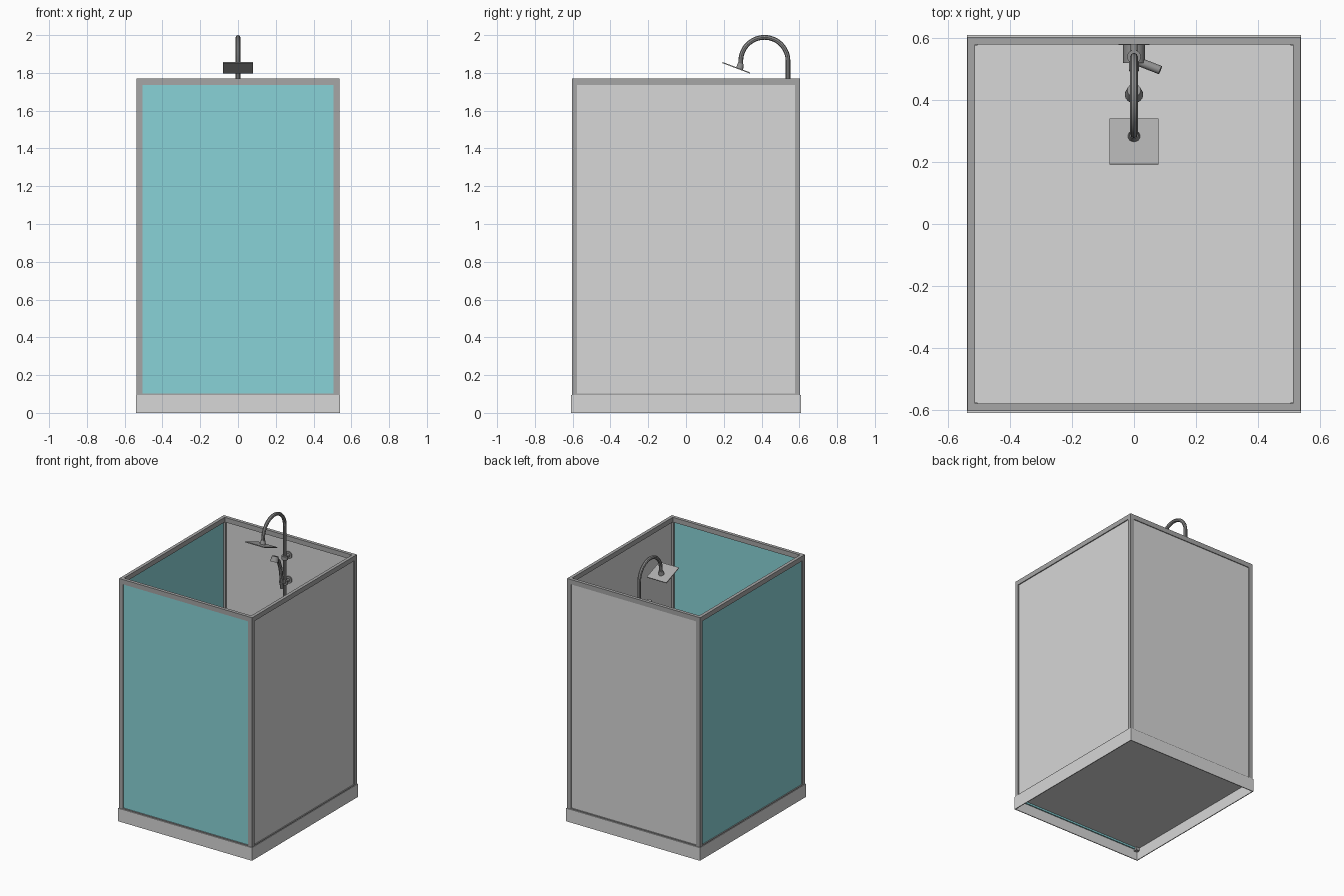
import bpy, math
from mathutils import Vector

if "Cube" in bpy.data.objects:
    bpy.data.objects.remove(bpy.data.objects["Cube"])


def mat(name, r, g, b):
    m = bpy.data.materials.new(name)
    m.diffuse_color = (r, g, b, 1)
    m.use_nodes = True
    m.node_tree.nodes["Principled BSDF"].inputs["Base Color"].default_value = m.diffuse_color
    return m


PANEL = mat("light_grey", 0.68, 0.68, 0.68)
GLASS = mat("teal_glass", 0.25, 0.65, 0.68)
FRAME = mat("frame_grey", 0.38, 0.38, 0.38)
METAL = mat("dark_metal", 0.28, 0.28, 0.28)
PLATE = mat("plate_metal", 0.42, 0.42, 0.42)


def box(name, x0, x1, y0, y1, z0, z1, m, rot=(0, 0, 0)):
    bpy.ops.mesh.primitive_cube_add(
        size=1, location=((x0 + x1) / 2, (y0 + y1) / 2, (z0 + z1) / 2), rotation=rot)
    o = bpy.context.object
    o.name = name
    o.scale = (x1 - x0, y1 - y0, z1 - z0)
    bpy.ops.object.transform_apply(location=False, rotation=False, scale=True)
    o.data.materials.append(m)
    return o


def rod(name, a, b, r, m=METAL, r2=None, n=16):
    a, b = Vector(a), Vector(b)
    bpy.ops.mesh.primitive_cone_add(
        vertices=n, radius1=r, radius2=r if r2 is None else r2, depth=(b - a).length,
        location=(a + b) / 2, rotation=(b - a).to_track_quat('Z', 'Y').to_euler())
    o = bpy.context.object
    o.name = name
    o.data.materials.append(m)
    bpy.ops.object.shade_smooth_by_angle()
    return o


def tube(name, pts, r, m=METAL):
    c = bpy.data.curves.new(name, 'CURVE')
    c.dimensions = '3D'
    c.bevel_depth = r
    c.bevel_resolution = 2
    c.use_fill_caps = True
    s = c.splines.new('POLY')
    s.points.add(len(pts) - 1)
    for p, q in zip(s.points, pts):
        p.co = (*q, 1)
    c.materials.append(m)
    o = bpy.data.objects.new(name, c)
    bpy.context.collection.objects.link(o)
    bpy.ops.object.select_all(action='DESELECT')
    o.select_set(True)
    bpy.context.view_layer.objects.active = o
    bpy.ops.object.convert(target='MESH')
    bpy.ops.object.shade_smooth_by_angle()
    return bpy.context.object


# Tray: hollow skirt with raised floor
for s, n in ((-1, "left"), (1, "right")):
    a, b = sorted((s * 0.534, s * 0.54))
    box("tray_skirt_" + n, a, b, -0.61, 0.61, 0, 0.095, PANEL)
for s, n in ((-1, "front"), (1, "back")):
    a, b = sorted((s * 0.604, s * 0.61))
    box("tray_skirt_" + n, -0.534, 0.534, a, b, 0, 0.095, PANEL)
box("tray_floor", -0.533, 0.533, -0.588, 0.603, 0.082, 0.092, PANEL)

# Frame: corner posts, top and bottom rails
for sx in (-1, 1):
    xa, xb = sorted((sx * 0.505, sx * 0.537))
    for sy in (-1, 1):
        ya, yb = sorted((sy * 0.577, sy * 0.604))
        box("corner_post", xa, xb, ya, yb, 0.06, 1.735, FRAME)
    xa, xb = sorted((sx * 0.513, sx * 0.537))
    box("side_top_rail", xa, xb, -0.604, 0.604, 1.735, 1.77, FRAME)
    box("side_bottom_rail", xa, xb, -0.577, 0.577, 0.088, 0.102, FRAME)
for sy in (-1, 1):
    ya, yb = sorted((sy * 0.58, sy * 0.604))
    box("end_top_rail", -0.513, 0.513, ya, yb, 1.735, 1.77, FRAME)
    box("end_bottom_rail", -0.505, 0.505, ya, yb, 0.088, 0.102, FRAME)

# Wall panels: glass at front and left, solid at back and right
box("front_glass", -0.506, 0.506, -0.598, -0.589, 0.07, 1.737, GLASS)
box("left_glass", -0.53, -0.521, -0.578, 0.578, 0.09, 1.737, GLASS)
box("back_panel", -0.506, 0.506, 0.588, 0.598, 0.09, 1.737, PANEL)
box("right_panel", 0.521, 0.53, -0.578, 0.578, 0.09, 1.737, PANEL)

# Riser pipe with overhead arc
R, cy, cz, ry = 0.125, 0.415, 1.863, 0.54
path = [(0, ry, 1.0)]
for i in range(25):
    t = math.pi * i / 24
    path.append((0, cy + R * math.cos(t), cz + R * math.sin(t)))
path.append((0, cy - R, 1.845))
tube("riser_pipe", path, 0.0125)

# Overhead square head with joint
tilt = math.atan2(-0.055, 0.145)
box("overhead_plate", -0.079, 0.079, 0.188, 0.344, 1.824, 1.830, PLATE, (tilt, 0, 0))
rod("overhead_joint", (0, 0.283, 1.822), (0, 0.291, 1.85), 0.02, r2=0.015)

# Riser clamps and wall mounts
for z in (1.63, 1.45):
    rod("riser_clamp", (0, ry, z - 0.014), (0, ry, z + 0.014), 0.022)
    rod("wall_mount", (0, ry, z), (0, 0.588, z), 0.012)
    rod("wall_flange", (0, 0.58, z), (0, 0.588, z), 0.026)

# Hand shower in its holder
rod("hand_holder", (0, ry, 1.45), (0, 0.495, 1.47), 0.016)
tube("hand_handle", [(0, 0.505, 1.42), (0, 0.5, 1.5), (0, 0.49, 1.57),
                     (0, 0.468, 1.63), (0, 0.435, 1.665)], 0.013)
rod("hand_head", (0, 0.418, 1.645), (0, 0.432, 1.68), 0.03, r2=0.022)

# Mixer valve with lever
box("mixer_wall_plate", -0.05, 0.05, 0.578, 0.588, 0.95, 1.05, METAL)
rod("mixer_body", (0, 0.58, 1.0), (0, 0.52, 1.0), 0.035)
rod("mixer_lever", (0, 0.53, 1.0), (0.085, 0.497, 1.01), 0.014)
